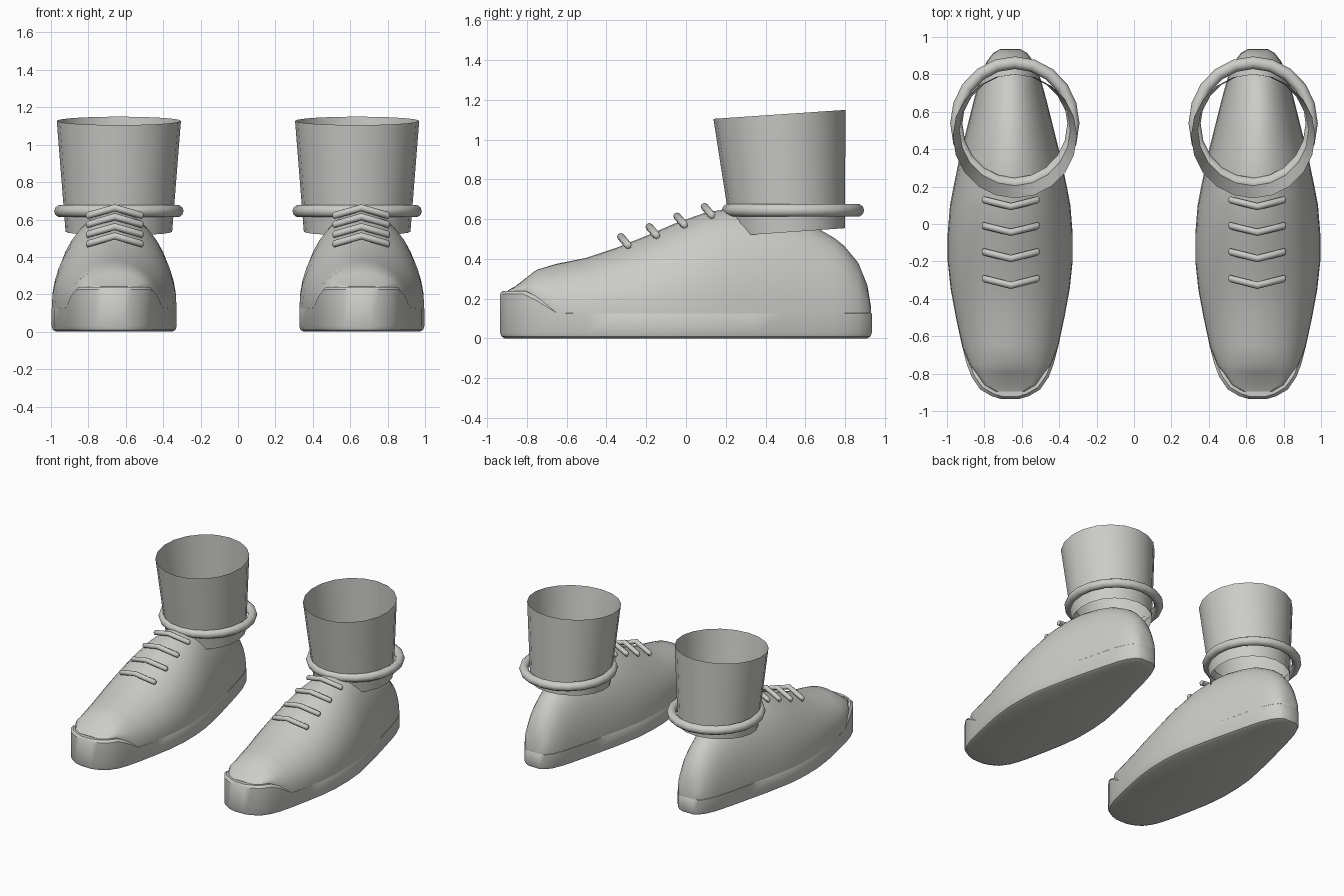
import bpy, bmesh, math
from mathutils import Vector

if "Cube" in bpy.data.objects:
    bpy.data.objects.remove(bpy.data.objects["Cube"])

grey = bpy.data.materials.new("light grey")
grey.diffuse_color = (0.6, 0.6, 0.58, 1)
grey.use_nodes = True
grey.node_tree.nodes["Principled BSDF"].inputs["Base Color"].default_value = grey.diffuse_color

CX, ANKLE_X = 0.662, 0.637     # shoe and ankle centre lines

# y, half width of the footprint, height of the upper
STATIONS = [
    (-.935, .05, .24), (-.92, .10, .24), (-.885, .16, .262), (-.82, .205, .312),
    (-.75, .232, .345), (-.65, .258, .375), (-.5, .29, .405), (-.35, .318, .455),
    (-.2, .334, .515), (-.05, .334, .58), (.1, .322, .633), (.2, .303, .65),
    (.35, .272, .65), (.5, .235, .62), (.6, .21, .59), (.69, .187, .54),
    (.75, .17, .505), (.8, .155, .465), (.87, .125, .38), (.915, .09, .27),
    (.935, .055, .15)]


def rim(y):
    """Height of the sole edge: raised around the toe."""
    t = min(max((y + .83) / .2, 0), 1)
    return .24 - .1 * t * t * (3 - 2 * t)


def finish(ob, angle=40):
    if not ob.data.materials:
        ob.data.materials.append(grey)
    bpy.ops.object.select_all(action='DESELECT')
    ob.select_set(True)
    bpy.context.view_layer.objects.active = ob
    bpy.ops.object.shade_smooth_by_angle(angle=math.radians(angle))


def make(name, bm, x, angle=40):
    bmesh.ops.recalc_face_normals(bm, faces=bm.faces)
    me = bpy.data.meshes.new(name)
    bm.to_mesh(me)
    bm.free()
    ob = bpy.data.objects.new(name, me)
    ob.location.x = x
    bpy.context.collection.objects.link(ob)
    finish(ob, angle)


def skin(bm, rows, closed):
    """Join rows of points with quads."""
    vs = [[bm.verts.new(p) for p in r] for r in rows]
    n = len(rows[0])
    for a, b in zip(vs, vs[1:]):
        for i in range(n if closed else n - 1):
            j = (i + 1) % n
            bm.faces.new((a[i], a[j], b[j], b[i]))
    return vs


def sole(name, x):
    def ring(inset, height):
        k = 1 - inset / .935
        side = [(w - inset, y * k, height(y)) for y, w, h in STATIONS]
        return side + [(-a, b, c) for a, b, c in reversed(side)]
    bm = bmesh.new()
    rows = skin(bm, [ring(.025, lambda y: 0), ring(.006, lambda y: .01),
                     ring(0, lambda y: .03), ring(0, lambda y: rim(y) - .015),
                     ring(.012, rim)], True)
    n = len(rows[0])
    for r in (rows[0], rows[-1]):          # bottom and top strips
        for i in range(n // 2 - 1):
            bm.faces.new((r[i], r[i + 1], r[n - 2 - i], r[n - 1 - i]))
    make(name, bm, x)


def upper(name, x):
    bm = bmesh.new()
    rows = []
    for y, w, h in STATIONS[1:]:
        toe = (rim(y) - .14) / .1          # set back behind the toe rim
        w -= .022 * toe + .001
        b = rim(y)
        yy = y + .025 * toe if y < -.8 else y - .003
        arch = [(w * math.cos(math.pi * i / 20), yy,
                 b + max(h - b, .003) * math.sin(math.pi * i / 20)) for i in range(21)]
        rows.append([(w, yy, b - .04)] + arch + [(-w, yy, b - .04)])
    vs = skin(bm, rows, False)
    bm.faces.new(vs[0])
    bm.faces.new(vs[-1])
    make(name, bm, x, 60)


def cuff(name, x):
    """Open tapered ankle tube, upright at the back."""
    n = 20
    rows = []
    for r, cy, front, back in ((.285, .515, .515, .555), (.332, .47, 1.105, 1.15)):
        row = []
        for i in range(n):
            a = 2 * math.pi * i / n
            t = (1 + math.sin(a)) / 2
            row.append((r * math.cos(a), cy + r * math.sin(a), front + (back - front) * t))
        rows.append(row)
    bm = bmesh.new()
    skin(bm, rows, True)
    make(name, bm, x)


def ankle_ring(name, x):
    bpy.ops.mesh.primitive_torus_add(location=(x, .538, .645), major_segments=20,
                                     minor_segments=10, major_radius=.318, minor_radius=.033)
    ob = bpy.context.object
    ob.name = name
    ob.scale = (.985, 1.02, 1)
    finish(ob, 60)


def lace(name, x, y, z):
    """Round bar bent into a shallow V."""
    path = [Vector((-.145, y + .036, z - .042)), Vector((0, y, z)),
            Vector((.145, y + .036, z - .042))]
    rows = []
    for px, p, r in ((-.153, path[0], .010), (-.145, path[0], .019), (0, path[1], .019),
                     (.145, path[2], .019), (.153, path[2], .010)):
        rows.append([(px, p.y + r * math.cos(i * math.pi / 4), p.z + r * math.sin(i * math.pi / 4))
                     for i in range(8)])
    bm = bmesh.new()
    vs = skin(bm, rows, True)
    bm.faces.new(vs[0])
    bm.faces.new(vs[-1])
    make(name, bm, x, 50)


for side, s in (("left", -1), ("right", 1)):
    sole(side + "_sole", s * CX)
    upper(side + "_upper", s * CX)
    cuff(side + "_cuff", s * ANKLE_X)
    ankle_ring(side + "_ankle_ring", s * ANKLE_X)
    for k, (y, z) in enumerate(((.093, .663), (-.045, .615), (-.185, .562), (-.328, .512))):
        lace(f"{side}_lace_{k + 1}", s * (CX - .003), y, z)
